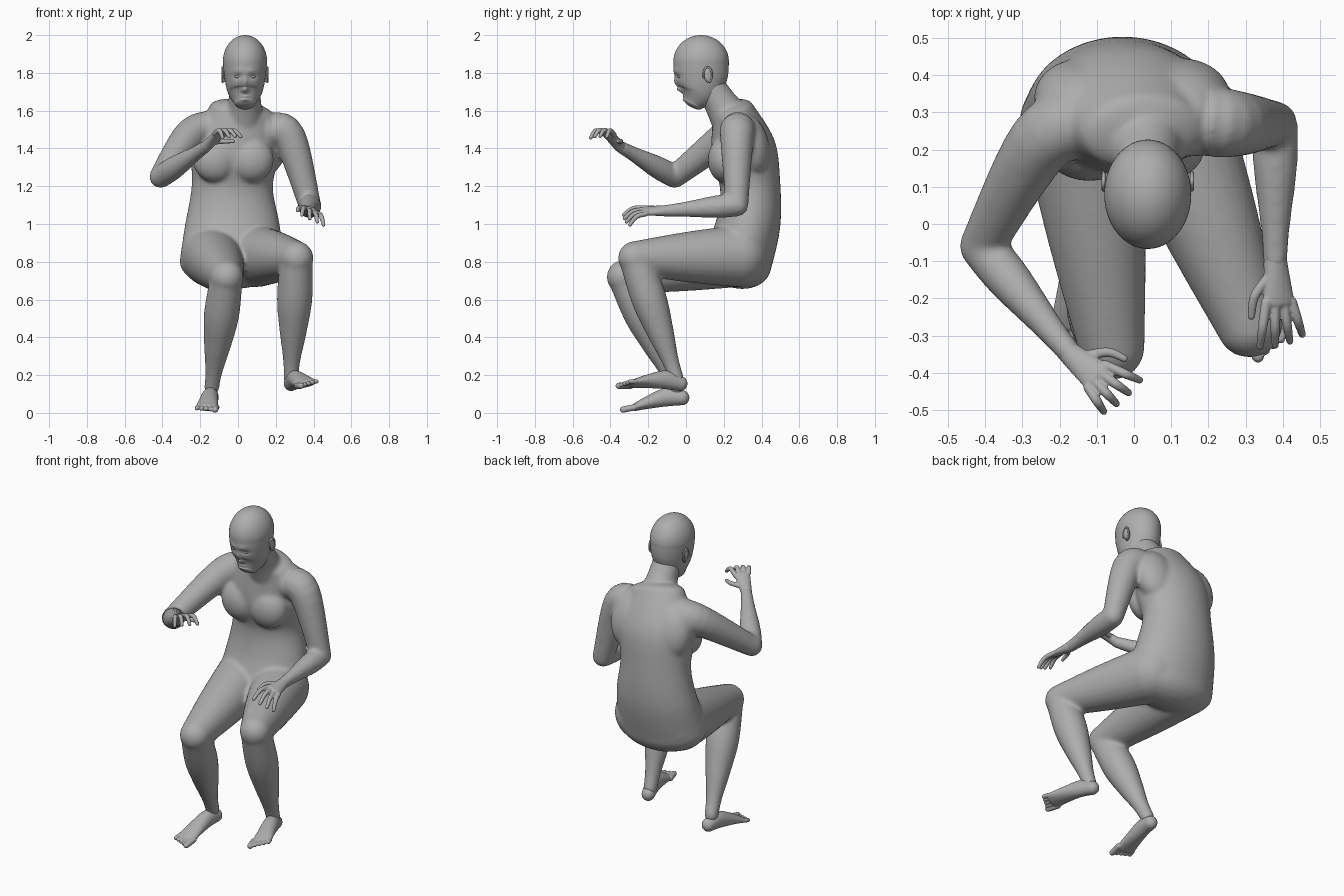
import bpy, bmesh, math
from mathutils import Vector, Matrix

cube = bpy.data.objects.get("Cube")
if cube:
    bpy.data.objects.remove(cube, do_unlink=True)

GREY = (0.42, 0.42, 0.42, 1)
skin = bpy.data.materials.new("plain_grey")
skin.use_nodes = True
skin.diffuse_color = GREY
skin.node_tree.nodes["Principled BSDF"].inputs["Base Color"].default_value = GREY

RIGHTWARD, UPWARD = Vector((1, 0, 0)), Vector((0, 0, 1))


def spline(stations, sub):
    """Smooth interpolation of stations (centre, half width, half depth)."""
    rows = [Vector((*centre, width, depth)) for centre, width, depth in stations]
    last = len(rows) - 1
    result = []
    for i in range(last):
        start, end = rows[i], rows[i + 1]
        leave = (end - rows[max(i - 1, 0)]) / 2
        arrive = (rows[min(i + 2, last)] - start) / 2
        for step in range(sub):
            t = step / sub
            ease = t * t * (3 - 2 * t)
            bend = leave * (t * (1 - t) ** 2) - arrive * (t * t * (1 - t))
            result.append(start.lerp(end, ease) + bend)
    return result + [rows[last]]


def tube(bm, stations, side=RIGHTWARD, caps=(None, None), sides=24, sub=6, cap_steps=6):
    """Lofted form with elliptical rings and rounded ends."""
    rows = spline(stations, sub)
    centres = [Vector(row[:3]) for row in rows]
    last = len(rows) - 1
    sections = []
    for i, row in enumerate(rows):
        along = (centres[min(i + 1, last)] - centres[max(i - 1, 0)]).normalized()
        sections.append((centres[i], along, row[3], row[4]))

    def cap(section, height, sign):
        centre, along, width, depth = section
        height = height or min(width, depth)
        rings = []
        for step in range(1, cap_steps + 1):
            angle = step / cap_steps * math.radians(86)
            shrink = math.cos(angle)
            offset = along * sign * height * math.sin(angle)
            rings.append((centre + offset, along, width * shrink, depth * shrink))
        return rings

    sections = cap(sections[0], caps[0], -1)[::-1] + sections + cap(sections[-1], caps[1], 1)
    loops = []
    for centre, along, width, depth in sections:
        u = (side - along * side.dot(along)).normalized()
        v = along.cross(u)
        angles = [math.tau * k / sides for k in range(sides)]
        loops.append([bm.verts.new(centre + u * width * math.cos(a) + v * depth * math.sin(a)) for a in angles])
    for lower, upper in zip(loops, loops[1:]):
        for k in range(sides):
            j = (k + 1) % sides
            bm.faces.new((lower[k], lower[j], upper[j], upper[k]))
    bm.faces.new(loops[0][::-1])
    bm.faces.new(loops[-1])


def ball(bm, centre, scale, tilt=0):
    matrix = Matrix.Translation(centre) @ Matrix.Rotation(tilt, 4, "X") @ Matrix.Diagonal((*scale, 1))
    bmesh.ops.create_uvsphere(bm, u_segments=24, v_segments=14, radius=1, matrix=matrix)


def limb(bm, start, end, profile):
    """Round limb; the profile gives (fraction of the length, radius)."""
    tube(bm, [(start.lerp(end, fraction), radius, radius) for fraction, radius in profile])


def finish(bm, name, voxel=None, smoothing=0):
    bmesh.ops.recalc_face_normals(bm, faces=bm.faces)
    for face in bm.faces:
        face.smooth = True
    mesh = bpy.data.meshes.new(name)
    bm.to_mesh(mesh)
    bm.free()
    mesh.materials.append(skin)
    obj = bpy.data.objects.new(name, mesh)
    bpy.context.collection.objects.link(obj)
    if voxel:
        blend = obj.modifiers.new("blend", "REMESH")
        blend.mode = "VOXEL"
        blend.voxel_size = voxel
        blend.use_smooth_shade = True
        soften = obj.modifiers.new("soften", "SMOOTH")
        soften.factor = 0.5
        soften.iterations = smoothing


def arm(bm, chest, shoulder, elbow, wrist):
    chest, shoulder, elbow, wrist = map(Vector, (chest, shoulder, elbow, wrist))
    tube(bm, [(chest, .1, .1), (shoulder, .09, .09), (elbow, .06, .06)])
    limb(bm, elbow, wrist, [(0, .06), (.3, .06), (.75, .04), (1, .033)])


def leg(bm, hip, knee, ankle):
    hip, knee, ankle = map(Vector, (hip, knee, ankle))
    limb(bm, hip, knee, [(0, .165), (.5, .133), (1, .09)])
    limb(bm, knee, ankle, [(0, .085), (.33, .094), (.6, .073), (.85, .046), (1, .04)])


def foot(bm, heel, ball_of_foot, outward):
    """Tapering foot with five toes, from the big toe outwards."""
    heel, front, outward = Vector(heel), Vector(ball_of_foot), Vector(outward).normalized()
    along = (front - heel).normalized()
    instep = heel.lerp(front, .3) + UPWARD * .02
    middle = heel.lerp(front, .7) + UPWARD * .012
    tube(bm, [(heel, .038, .04), (instep, .044, .05), (middle, .052, .035), (front, .06, .02)], outward)
    for i in range(5):
        base = front + outward * .025 * (i - 2)
        length = .065 - .009 * i
        radius = .012 if i else .017
        tube(bm, [(base, radius, radius), (base + along * length, radius, radius)], UPWARD, sides=12)


def hand(bm, wrist, knuckles, thumbward, droop):
    """Flat palm, four fanned and drooping fingers and a thumb."""
    wrist, knuckles, across = Vector(wrist), Vector(knuckles), Vector(thumbward).normalized()
    along = (knuckles - wrist).normalized()
    tube(bm, [(wrist, .032, .03), (knuckles, .045, .018)], across)
    digits = []
    for i in range(4):
        spread = 1 - i * 2 / 3
        reach = (along + across * spread / 4) * (1 - .03 * i * i)
        base = knuckles + across * .038 * spread
        middle = base + reach * .07 - UPWARD * droop / 4
        digits.append((base, middle, middle + reach * .05 - UPWARD * droop))
    base = wrist.lerp(knuckles, .4) + across * .025
    middle = base + along * .05 + across * .045 - UPWARD * droop / 3
    digits.append((base, middle, middle + along * .055 + across * .015 - UPWARD * droop / 2))
    for joints in digits:
        tube(bm, [(p, r, r) for p, r in zip(joints, (.014, .013, .01))], UPWARD, sides=12)


# Body: torso, neck, arms and legs fused into one skin
body = bmesh.new()
widths = (.28, .25, .215, .23, .17)
fronts = (.09, .16, .18, .13, .14)
backs = (.455, .5, .5, .475, .36)
middles = (-.03, -.03, -.03, -.015, .02)
torso = []
for i, (width, front, back, x) in enumerate(zip(widths, fronts, backs, middles)):
    torso.append((Vector((x, (front + back) / 2, .8 + .2 * i)), width, (back - front) / 2))
tube(body, torso, caps=(.14, .05), sides=40)
limb(body, Vector((.03, .24, 1.55)), Vector((.04, .12, 1.74)), [(0, .11), (.5, .088), (1, .08)])
# Breasts and shoulder blades
for x in (-.12, .07):
    ball(body, (x, .2, 1.34), (.12, .085, .12))
for x in (-.14, .13):
    ball(body, (x, .34, 1.42), (.13, .1, .17), math.radians(15))
arm(body, (-.12, .28, 1.5), (-.25, .22, 1.47), (-.41, -.06, 1.25), (-.17, -.35, 1.41))
arm(body, (.15, .28, 1.5), (.27, .27, 1.46), (.38, .27, 1.1), (.38, -.1, 1.07))
leg(body, (.1, .27, .83), (.31, -.27, .82), (.28, -.05, .18))
leg(body, (-.14, .27, .83), (-.06, -.33, .72), (-.14, -.05, .13))
finish(body, "body", .01, 12)

# Feet and hands, with the finer detail kept
for name, build, placing in (
        ("left_foot", foot, ((.28, -.03, .155), (.36, -.28, .155), (1, .3, .25))),
        ("right_foot", foot, ((-.14, -.02, .08), (-.165, -.27, .03), (-1, 0, 0))),
        ("left_hand", hand, ((.38, -.1, 1.07), (.39, -.21, 1.07), (-.9, 0, .4), .04)),
        ("right_hand", hand, ((-.17, -.35, 1.41), (-.1, -.41, 1.475), (.6, .8, -.1), .06))):
    part = bmesh.new()
    build(part, *placing)
    finish(part, name, .004, 3)

# Head, with the face shaped by soft dents (positive) and bulges (negative)
MIDDLE = .037
head = bmesh.new()
skull = [(Vector((MIDDLE, y, z)), width, depth) for y, z, width, depth in (
    (.04, 1.64, .055, .055), (.07, 1.7, .092, .11), (.08, 1.78, .109, .14), (.08, 1.86, .117, .147))]
tube(head, skull, caps=(.025, .14), sides=72, sub=14, cap_steps=14)
eye_socket, brow = (.04, 1.78, .022, .016, .009), (.03, 1.81, .03, .015, -.004)
nose, nose_bridge = (0, 1.71, .016, .016, -.025), (0, 1.745, .012, .03, -.012)
upper_lip, lower_lip = (0, 1.675, .022, .007, -.008), (0, 1.658, .02, .007, -.008)
for vert in head.verts:
    if vert.co.y < .06:
        across = abs(vert.co.x - MIDDLE)
        for x, z, wide, high, push in (eye_socket, brow, nose, nose_bridge, upper_lip, lower_lip):
            vert.co.y += push * math.exp(-((across - x) / wide) ** 2 - ((vert.co.z - z) / high) ** 2)
finish(head, "head")

# Eyes and ears, mirrored about the middle of the head
for name, sign in (("left", 1), ("right", -1)):
    eye = bmesh.new()
    ball(eye, (MIDDLE + sign * .04, -.031, 1.78), (.016, .015, .008))
    finish(eye, name + "_eye")
    ear = bmesh.new()
    centre = Vector((MIDDLE + sign * .113, .115, 1.79))
    ball(ear, centre, (.012, .023, .043), math.radians(12))
    rim = []
    for degrees in range(-20, 260, 30):
        angle = math.radians(degrees)
        offset = Vector((sign * .006, -.023 * math.cos(angle), .04 * math.sin(angle)))
        rim.append((centre + offset, .005, .005))
    tube(ear, rim, sides=10, sub=2)
    finish(ear, name + "_ear")
